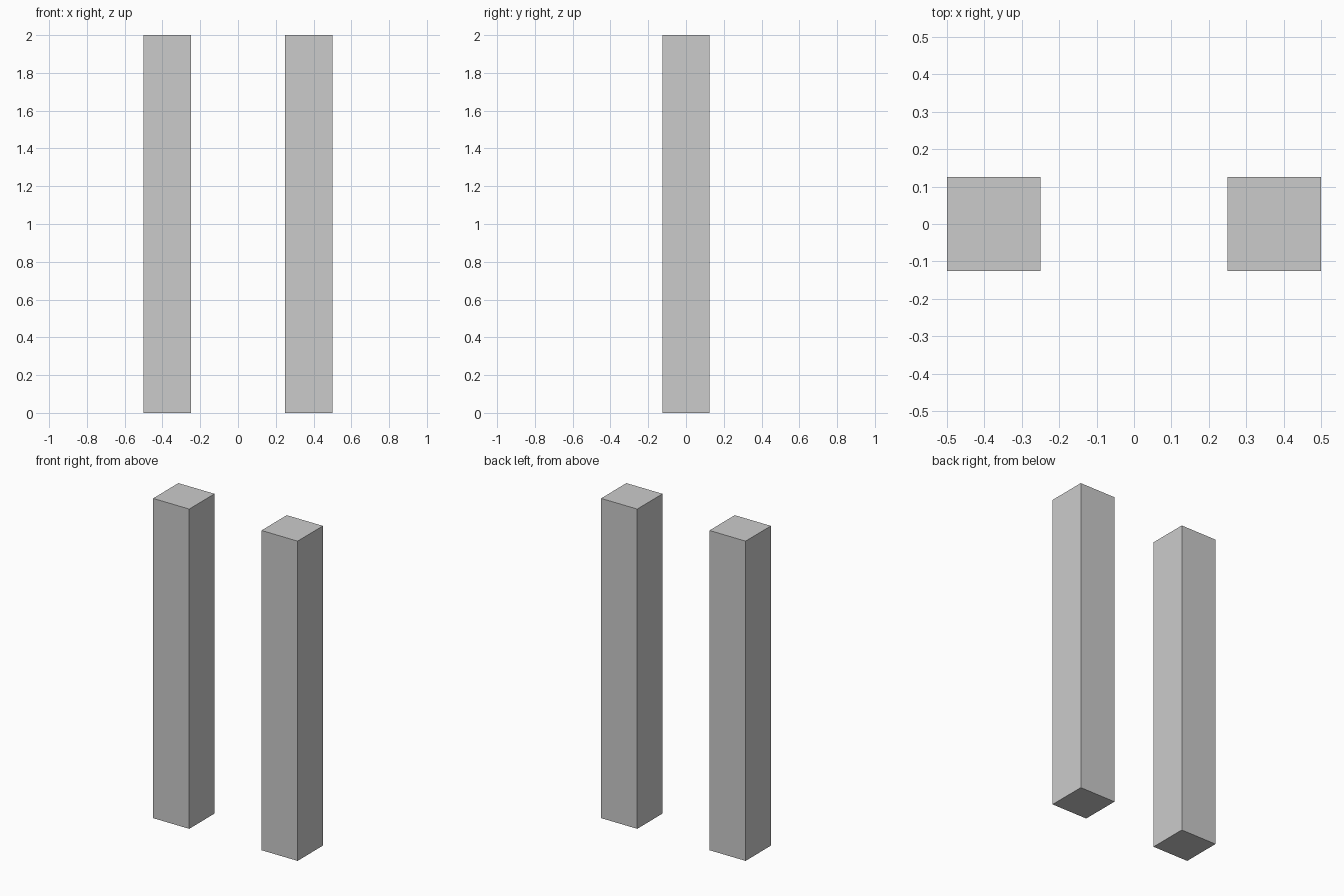
import bpy

if "Cube" in bpy.data.objects:
    bpy.data.objects.remove(bpy.data.objects["Cube"])

WIDTH, HEIGHT, OFFSET = 0.25, 2.0, 0.375


def box(name, center, size):
    bpy.ops.mesh.primitive_cube_add(size=1, location=center)
    ob = bpy.context.object
    ob.name = name
    ob.scale = size
    bpy.ops.object.transform_apply(location=False, rotation=False, scale=True)
    return ob


# Two identical square posts, one on each side
for side, name in ((-1, "left_post"), (1, "right_post")):
    box(name, (side * OFFSET, 0, HEIGHT / 2), (WIDTH, WIDTH, HEIGHT))
